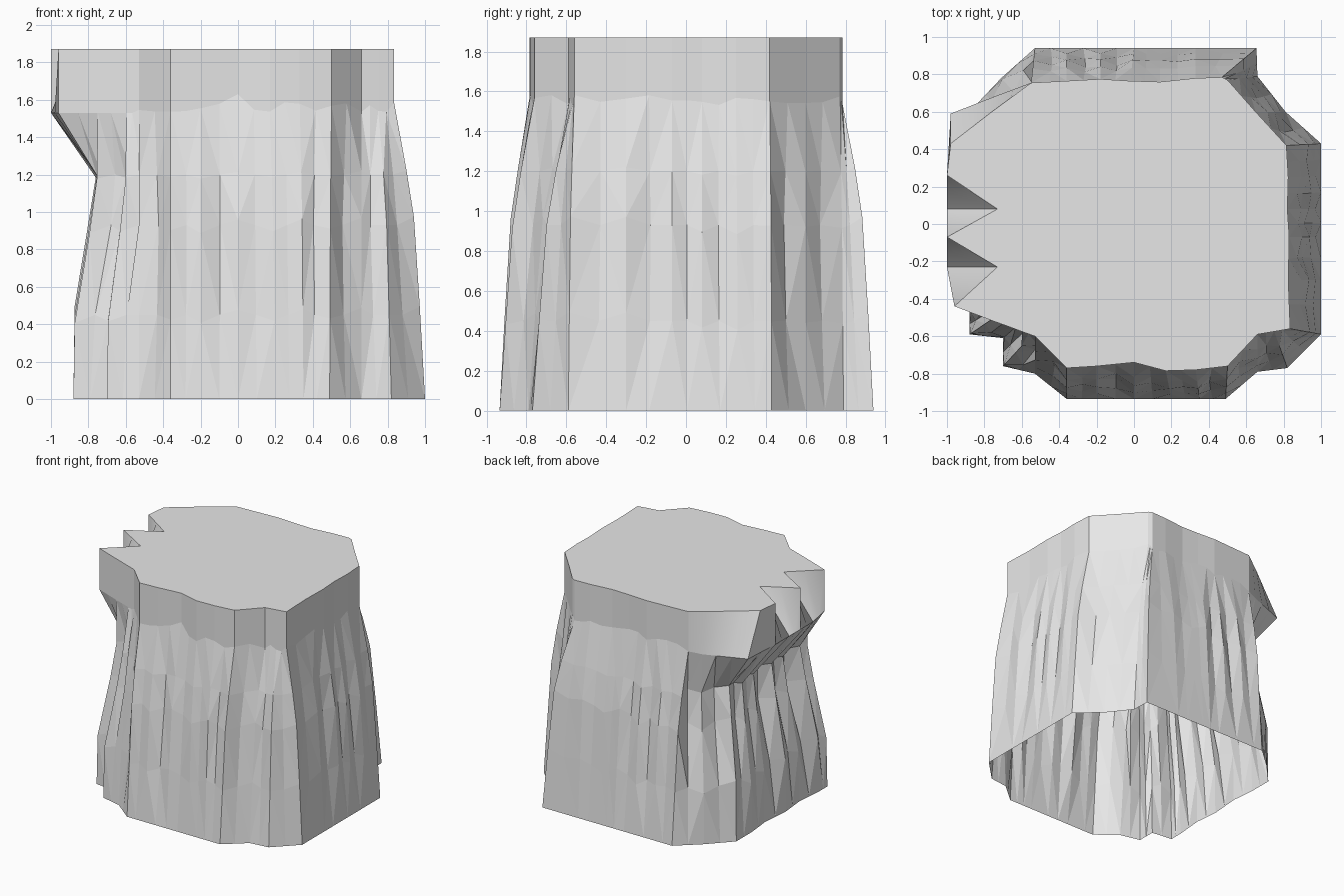
import bpy, bmesh, math, random
from mathutils import Vector

if "Cube" in bpy.data.objects:
    bpy.data.objects.remove(bpy.data.objects["Cube"])

random.seed(4)

# Outline of the top edge, counter-clockwise from the front left corner
TOP = [(-.36, -.77), (-.2, -.76), (0, -.74), (.17, -.785), (.33, -.78), (.5, -.76),
       (.66, -.59), (.75, -.575), (.835, -.56),
       (.825, -.3), (.83, -.07), (.82, .08), (.825, .25), (.815, .42),
       (.65, .6), (.5, .77), (.47, .785),
       (.33, .78), (.14, .76), (-.02, .765), (-.18, .775), (-.36, .765), (-.55, .755),
       (-.76, .6), (-.98, .43), (-1, .26), (-.73, .08), (-1, -.07), (-.73, -.23), (-.96, -.44),
       (-.75, -.52), (-.68, -.545), (-.6, -.575), (-.53, -.6)]
# Matching outline on the ground
BASE = [(-.36, -.935), (-.2, -.935), (0, -.935), (.2, -.935), (.35, -.935), (.49, -.935),
        (.66, -.79), (.82, -.77), (1, -.59),
        (1, -.3), (1, -.07), (1, .08), (1, .26), (1, .43),
        (.81, .6), (.66, .79), (.655, .94),
        (.33, .94), (.14, .94), (0, .94), (-.18, .94), (-.36, .94), (-.53, .94),
        (-.71, .78), (-.88, .6), (-.88, .4), (-.86, .2), (-.88, -.05), (-.86, -.25), (-.88, -.48),
        (-.88, -.59), (-.7, -.61), (-.7, -.76), (-.53, -.8)]
# Where the overhanging lip differs from the top edge at its lower rim
LIP = {23: (-.75, .68), 24: (-.98, .59), 26: (-1, .08), 28: (-1, -.23)}


def with_midpoints(points):
    vs = [Vector(p) for p in points]
    out = []
    for i, v in enumerate(vs):
        out += [v, (v + vs[(i + 1) % len(vs)]) / 2]
    return out


top = with_midpoints(TOP)
base = with_midpoints(BASE)
lip = with_midpoints([LIP.get(i, p) for i, p in enumerate(TOP)])
n = len(top)

bm = bmesh.new()
columns = []
for i in range(n):
    left = lip[i].x < -.56
    neck = base[i] * .85 if left else lip[i]
    crack = 0
    if i % 2:                                   # cracks run between the main ribs
        crack = random.uniform(.04, .1) if left else random.uniform(0, .045)
    inward = -base[i].normalized()
    wobble = 0 if i % 2 else random.uniform(-.05, .05)
    shoulder = 1.53 if left else 1.56 + random.uniform(-.03, .03)
    if i == 4:
        shoulder = 1.63
    levels = [(0, base[i], 0),
              (.45 + wobble, base[i].lerp(neck, .05 if left else .17), .6),
              (.93 + wobble, base[i].lerp(neck, .65 if left else .36), 1),
              (1.2 + wobble * .5, base[i].lerp(neck, .95 if left else .6), .6),
              (shoulder, lip[i], 0),
              (1.87, top[i], 0)]
    columns.append([bm.verts.new((*(p + inward * crack * k), z)) for z, p, k in levels])

# Bark walls, open underneath
for i in range(n):
    a, b = columns[i], columns[(i + 1) % n]
    for k in range(5):
        f = bm.faces.new((a[k], b[k], b[k + 1], a[k + 1]))
        f.smooth = k == 4 and f.calc_center_median().x < -.55
bmesh.ops.triangulate(bm, faces=[f for f in bm.faces if not f.smooth])

# Flat cut top
bm.faces.new([c[5] for c in columns])
for e in bm.edges:
    if len(e.link_faces) == 2 and e.calc_face_angle(0) > .7:
        e.smooth = False

mesh = bpy.data.meshes.new("stump")
bm.to_mesh(mesh)
bm.free()
grey = bpy.data.materials.new("plain grey")
grey.diffuse_color = (.8, .8, .8, 1)
grey.use_nodes = True
grey.node_tree.nodes["Principled BSDF"].inputs["Base Color"].default_value = grey.diffuse_color
mesh.materials.append(grey)
bpy.context.collection.objects.link(bpy.data.objects.new("stump", mesh))
